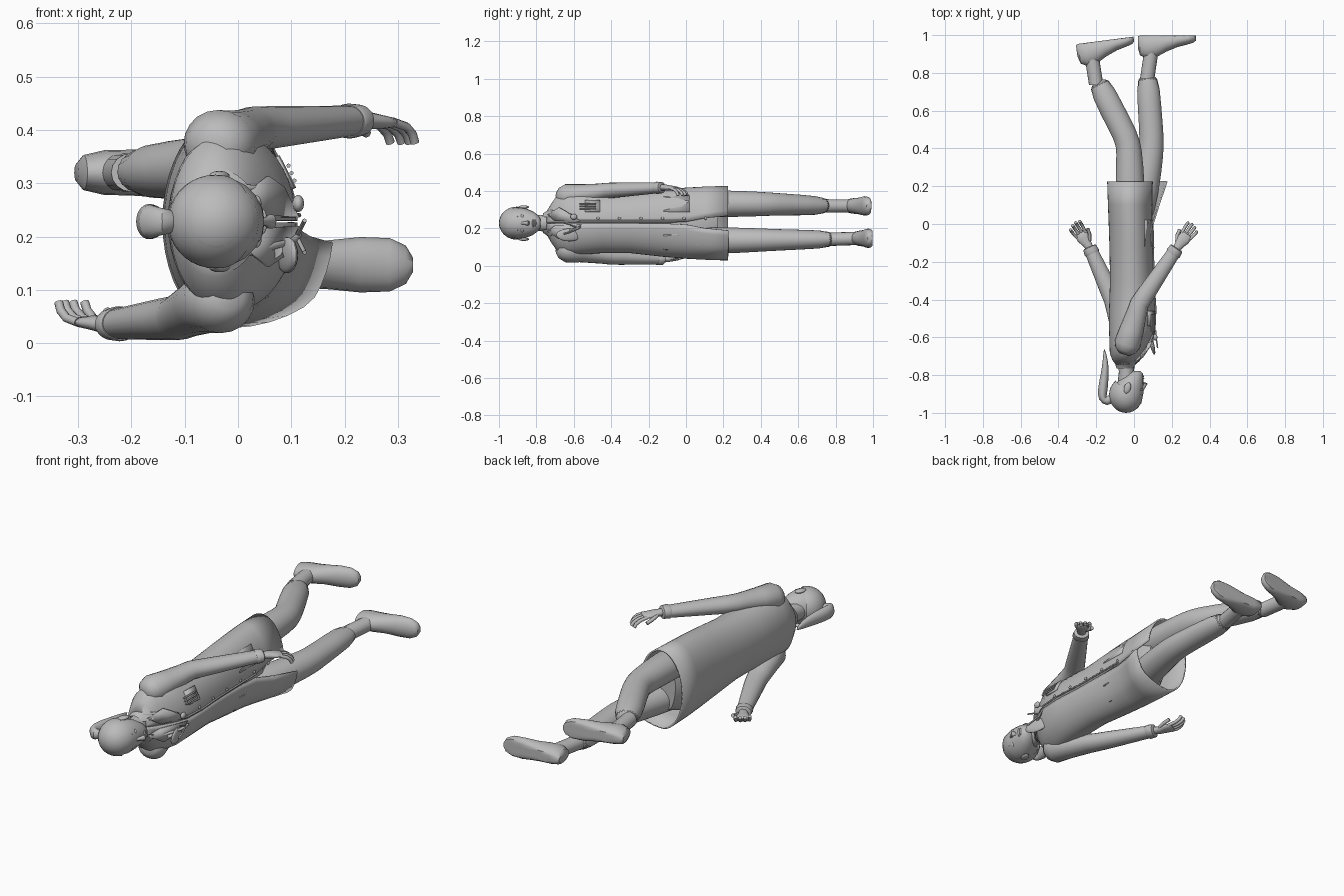
import bpy, bmesh, math
from mathutils import Vector, Matrix

cube = bpy.data.objects.get("Cube")
if cube:
    bpy.data.objects.remove(cube)

grey = bpy.data.materials.new("plain_grey")
grey.use_nodes = True
grey.diffuse_color = (0.5, 0.5, 0.5, 1)
grey.node_tree.nodes["Principled BSDF"].inputs["Base Color"].default_value = (0.5, 0.5, 0.5, 1)

MID = 0.228          # lateral middle of the lying body
X, Y, Z = Vector((1, 0, 0)), Vector((0, 1, 0)), Vector((0, 0, 1))


def finish(name, bm, angle=50, subdiv=0):
    bmesh.ops.recalc_face_normals(bm, faces=bm.faces)
    mesh = bpy.data.meshes.new(name)
    bm.to_mesh(mesh)
    bm.free()
    ob = bpy.data.objects.new(name, mesh)
    bpy.context.collection.objects.link(ob)
    mesh.materials.append(grey)
    bpy.ops.object.select_all(action='DESELECT')
    ob.select_set(True)
    bpy.context.view_layer.objects.active = ob
    bpy.ops.object.shade_smooth_by_angle(angle=math.radians(angle))
    if subdiv:
        ob.modifiers.new("Smooth", 'SUBSURF').levels = subdiv
    return ob


def loft(name, rings, axis=None, sides=20, gaps=None, caps=True, adjust=None, **kw):
    """Skin elliptical rings (x, y, z, radius in plane, radius along z)."""
    bm = bmesh.new()
    pts = [Vector(r[:3]) for r in rings]
    loops = []
    for i, r in enumerate(rings):
        t = axis or (pts[min(i + 1, len(pts) - 1)] - pts[max(i - 1, 0)]).normalized()
        u = t.cross(Z).normalized()
        v = u.cross(t)
        row = []
        for k in range(sides):
            a = 2 * math.pi * k / sides
            if gaps:
                a = gaps[i] + (2 * math.pi - 2 * gaps[i]) * k / (sides - 1)
            p = pts[i] + u * math.cos(a) * r[3] + v * math.sin(a) * r[4]
            row.append(bm.verts.new(adjust(p) if adjust else p))
        loops.append(row)
    for a, b in zip(loops, loops[1:]):
        for k in range(sides - 1 if gaps else sides):
            j = (k + 1) % sides
            bm.faces.new((a[k], a[j], b[j], b[k]))
    if caps and not gaps:
        bm.faces.new(loops[0])
        bm.faces.new(loops[-1])
    return finish(name, bm, **kw)


def tube(name, points, radius, sides=8, **kw):
    return loft(name, [(*p, radius, radius) for p in points], sides=sides, **kw)


def ball(name, centre, size, turn=0):
    bm = bmesh.new()
    bmesh.ops.create_uvsphere(bm, u_segments=20, v_segments=12, radius=1)
    m = Matrix.Translation(centre) @ Matrix.Rotation(turn, 4, 'Z') @ Matrix.Diagonal((*size, 1))
    bmesh.ops.transform(bm, matrix=m, verts=bm.verts)
    return finish(name, bm)


def plate(name, outline, thick):
    bm = bmesh.new()
    bm.faces.new([bm.verts.new(p) for p in outline])
    ob = finish(name, bm)
    ob.modifiers.new("Thickness", 'SOLIDIFY').thickness = thick
    ob.modifiers["Thickness"].offset = 0
    return ob


# Head, face and neck
loft("head", [(x, y, MID, a, b) for y, x, a, b in (
    (-.998, -.042, .015, .015), (-.985, -.042, .048, .048), (-.95, -.041, .08, .077),
    (-.90, -.038, .087, .085), (-.86, -.03, .08, .08), (-.82, -.012, .062, .064),
    (-.79, .004, .042, .042), (-.778, .012, .02, .022))], axis=Y)
loft("neck", [(-.04, -.84, MID, .046, .046), (-.04, -.78, MID, .04, .042),
              (-.045, -.70, MID, .052, .056)], axis=Y)
loft("nose", [(.042, -.885, MID, .007, .006), (.054, -.86, MID, .01, .009),
              (.062, -.845, MID, .010, .014), (.05, -.837, MID, .005, .008)], axis=Y, sides=10)
ball("upper_lip", (.046, -.817, MID), (.009, .006, .023))
ball("lower_lip", (.044, -.806, MID), (.009, .006, .019))
for s, side in ((1, "left"), (-1, "right")):
    ball(side + "_eye", (.034, -.876, MID + s * .034), (.010, .008, .015))
    tube(side + "_brow", [(.042, -.895, MID + s * .014), (.038, -.902, MID + s * .034),
                          (.021, -.895, MID + s * .052)], .004)
    ball(side + "_ear", (-.035, -.868, MID + s * .086), (.018, .030, .009), -.3)

# Hair cap and hanging ponytail
bm = bmesh.new()
bmesh.ops.create_uvsphere(bm, u_segments=28, v_segments=18, radius=1)
bmesh.ops.transform(bm, verts=bm.verts, matrix=Matrix.Translation((-.042, -.905, MID))
                    @ Matrix.Diagonal((.09, .095, .088, 1)))
bmesh.ops.bisect_plane(bm, geom=bm.verts[:] + bm.edges[:] + bm.faces[:], clear_outer=True,
                       plane_co=(-.015, -.915, MID), plane_no=(.72, .69, 0))
finish("hair_cap", bm)
loft("ponytail", [(-.115, -.915, MID, .025, .022), (-.145, -.945, MID, .028, .026),
                  (-.170, -.925, MID, .026, .034), (-.165, -.87, MID, .027, .035),
                  (-.155, -.80, MID, .022, .03), (-.15, -.73, MID, .016, .022),
                  (-.158, -.66, MID, .003, .004)], axis=None, sides=14, subdiv=1)


# Long coat, open at the front below the hip, with one flap blown forward
def flap(p):
    if p.y > -.02 and p.x > -.02 and p.z < MID:
        p.x += .32 * (p.y + .02) * min(1, (p.x + .02) / .08)
    return p


coat = loft("coat", [(x, y, MID, a, b) for y, x, a, b in (
    (-.745, -.045, .052, .062), (-.72, -.045, .07, .105), (-.685, -.04, .088, .155),
    (-.63, -.025, .105, .17), (-.56, -.012, .12, .168), (-.45, -.01, .122, .16),
    (-.30, -.012, .115, .16), (-.12, -.015, .115, .18), (.0, -.018, .116, .19),
    (.1, -.02, .118, .196), (.225, -.02, .122, .2))], axis=Y, sides=41,
    gaps=[0.01] * 8 + [.04, .14, .2], adjust=flap)
coat.modifiers.new("Cloth", 'SOLIDIFY').thickness = .008
loft("pelvis", [(-.02, -.25, MID, .09, .14), (-.02, .0, MID, .09, .16),
                (-.015, .10, MID, .085, .155), (-.01, .17, MID, .05, .13)], axis=Y)

# Collar, lapels, front edge, buttons
loft("collar", [(-.045, -.765, MID, .048, .052), (-.04, -.74, MID, .06, .068),
                (-.036, -.722, MID, .076, .098)], axis=Y, sides=24, gaps=[.7, .5, .4])
for s, side in ((1, "left"), (-1, "right")):
    plate(side + "_lapel", [(.008, -.74, MID + s * .045), (.056, -.68, MID + s * .085),
                            (.085, -.645, MID + s * .065), (.112, -.56, MID + s * .008),
                            (.05, -.70, MID + s * .012)], .007)
tube("front_edge", [(.080, -.63, MID + .012), (.110, -.56, MID + .012), (.115, -.45, MID + .012),
                    (.105, -.30, MID + .012), (.102, -.12, MID + .012), (.100, 0, MID + .012)], .004)
for i in range(6):
    y = -.47 + i * .115
    ball("button_%d" % (i + 1), (.113 - .03 * (y + .47), y, MID + .026), (.005, .008, .008))

# Pockets with pens, badge, hip pockets
plate("chest_pocket", [(.103, -.54, .29), (.106, -.46, .29), (.075, -.46, .35), (.073, -.54, .35)], .008)
for i in range(3):
    z = .305 + i * .014
    tube("pen_%d" % (i + 1), [(.112 - .4 * (z - .29), -.57, z), (.112 - .4 * (z - .29), -.48, z)], .004)
ball("badge", (.092, -.625, .165), (.012, .07, .034), .25)
for s, side in ((1, "left"), (-1, "right")):
    plate(side + "_hip_pocket", [(.090, -.12, MID + s * .06), (.094, .02, MID + s * .06),
                                 (.056, .02, MID + s * .145), (.052, -.12, MID + s * .14)], .009)

# Listening tube hung round the neck
tube("neck_tube", [(.095, -.60, .27), (.062, -.67, .285), (.02, -.725, .295), (-.05, -.75, .285),
                   (-.095, -.735, MID), (-.05, -.75, .17), (.02, -.725, .165), (.07, -.665, .185),
                   (.108, -.60, .19), (.118, -.56, .21)], .007, subdiv=1)
ball("listening_disc", (.113, -.60, .262), (.011, .018, .016))
for s in (-1, 1):
    tube("ear_tube", [(.11, -.575, .2), (.12, -.62, .2 + s * .02), (.125, -.655, .2 + s * .03)], .004)


# Sleeves, cuffs and hands
def hand(side, wrist, direction, curl, thumb):
    d = Vector(direction).normalized()
    w = Vector((-d.y, d.x, 0)) * thumb
    start = Vector(wrist)

    def at(along, across, lift):
        return start + d * along + w * across + Z * lift * curl

    loft(side + "_palm", [(*at(0, 0, 0), .02, .017), (*at(.03, 0, 0), .026, .016),
                          (*at(.06, 0, .003), .034, .014), (*at(.09, 0, .004), .032, .011),
                          (*at(.096, 0, .004), .02, .006)], sides=14)
    for i in range(4):
        o = -.026 + i * .0175
        n = (.05, .064, .069, .062)[i]
        tube("%s_finger_%d" % (side, i + 1),
             [at(.08, o, .004), at(.09 + n * .4, o * 1.2, .012), at(.09 + n * .75, o * 1.25, .026),
              at(.09 + n * .9, o * 1.25, .042)], .0085)
    tube(side + "_thumb", [at(.03, .02, .003), at(.06, .04, .012), at(.09, .047, .024)], .009)


for side, sh, el, wr, direction, curl, thumb in (
        ("left", (-.035, -.635, .372), (.03, -.42, .402), (.225, -.13, .418), (.6, .8, 0), -1, 1),
        ("right", (-.035, -.635, .084), (-.11, -.40, .048), (-.235, -.125, .035), (-.55, .83, 0), 1, -1)):
    sh, el, wr = Vector(sh), Vector(el), Vector(wr)
    d = (wr - el).normalized()
    up = (el - sh).normalized()
    loft(side + "_sleeve", [(*(sh - up * .055), .03, .03), (*(sh - up * .035), .056, .052),
                            (*sh, .07, .066), (*(sh + up * .08), .063, .054),
                            (*(el - up * .05), .053, .044), (*el, .05, .042),
                            (*(el + d * .06), .048, .04), (*(wr - d * .03), .036, .029)])
    loft(side + "_cuff", [(*(wr - d * .035), .038, .031), (*(wr - d * .03), .041, .033),
                          (*wr, .037, .03), (*(wr + d * .004), .03, .024)])
    hand(side, wr, direction, curl, thumb)


# Trousers, ankles and shoes
def leg(side, rings, heel, turn):
    loft(side + "_trouser", rings, subdiv=1)
    hx, hy, hz = heel
    hem = rings[-1]
    foot = Matrix.Translation(heel) @ Matrix.Rotation(turn, 4, 'Z')
    ankle = foot @ Vector((.075, -.06, 0))
    loft(side + "_ankle", [(hem[0], hem[1] - .04, hem[2], .038, .036),
                           (*ankle, .038, .035)], axis=Y, sides=16)

    def sole(p):
        p.y = min(p.y, 0)
        return foot @ p
    loft(side + "_shoe", [(x, y, 0, a, b) for x, y, a, b in (
        (.0, -.035, .03, .016), (.012, -.05, .055, .033), (.05, -.057, .068, .042),
        (.10, -.05, .064, .043), (.15, -.036, .050, .046), (.21, -.024, .037, .052),
        (.265, -.018, .029, .050), (.295, -.014, .024, .036), (.308, -.012, .015, .014))],
        axis=X, adjust=sole, angle=40)


leg("left", [(-.02, -.05, .325, .085, .075), (-.02, .22, .333, .078, .073), (-.025, .40, .33, .068, .066),
             (-.04, .46, .33, .066, .062), (-.12, .61, .325, .066, .056), (-.20, .775, .32, .063, .048)],
    (-.308, .952, .32), .13)
leg("right", [(.0, -.05, .135, .085, .075), (.06, .20, .135, .078, .072), (.09, .38, .138, .068, .064),
              (.095, .45, .138, .065, .06), (.082, .62, .14, .063, .053), (.07, .81, .142, .061, .047)],
    (.02, .998, .147), 0)
